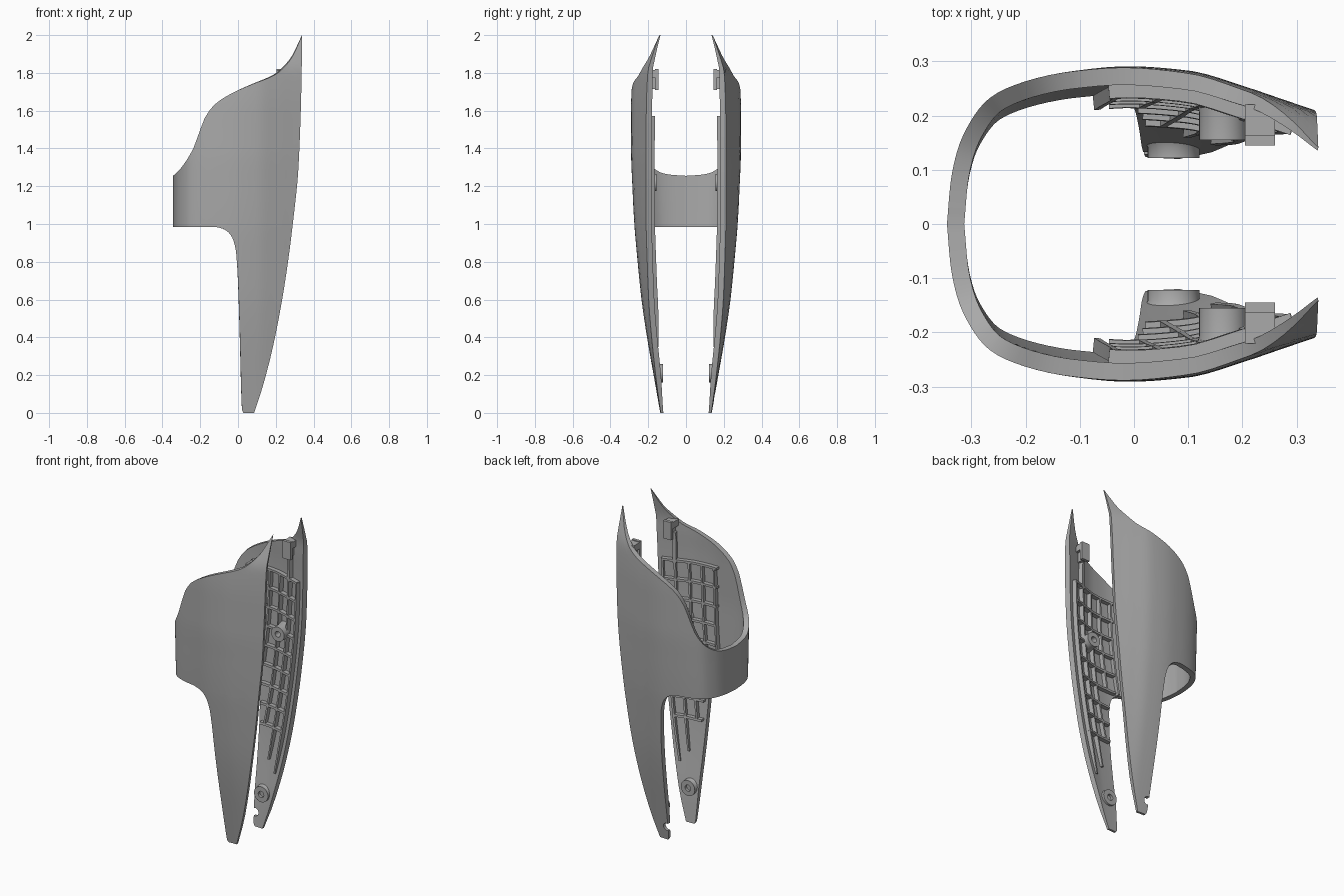
import bpy, bmesh, math
from mathutils import Vector

cube = bpy.data.objects.get("Cube")
if cube:
    bpy.data.objects.remove(cube)

grey = bpy.data.materials.new("mid grey")
grey.use_nodes = True
colour = (0.4, 0.4, 0.4, 1)
grey.diffuse_color = colour
grey.node_tree.nodes["Principled BSDF"].inputs["Base Color"].default_value = colour


def curve(*pts):
    """Smooth monotone interpolation through (key, value) points."""
    k, v = [p[0] for p in pts], [p[1] for p in pts]
    slope = [(v[i + 1] - v[i]) / (k[i + 1] - k[i]) for i in range(len(k) - 1)]
    tan = [slope[0]]
    for a, b in zip(slope, slope[1:]):
        tan.append(2 * a * b / (a + b) if a * b > 0 else 0)
    tan.append(slope[-1])

    def value(x):
        x = min(max(x, k[0]), k[-1])
        i = max(j for j in range(len(slope)) if k[j] <= x)
        h = k[i + 1] - k[i]
        t = (x - k[i]) / h
        return (v[i] * (1 + 2 * t) * (1 - t) ** 2 + tan[i] * h * t * (1 - t) ** 2
                + v[i + 1] * t * t * (3 - 2 * t) + tan[i + 1] * h * t * t * (t - 1))
    return value


# Half of the plan outline, from the closed back to the open edge
plan = [(-.345, 0), (-.338, .08), (-.325, .14), (-.305, .185), (-.27, .23),
        (-.21, .26), (-.12, .281), (-.01, .291), (.1, .283), (.2, .255),
        (.28, .228), (.342, .207)]
plan_x = curve(*[(i, p[0]) for i, p in enumerate(plan)])
plan_y = curve(*[(i, p[1]) for i, p in enumerate(plan)])
plan_s = curve(*[(p[0], i) for i, p in enumerate(plan)])

# Width scale, wall thickness and edges, by height
width = curve((0, .47), (.2, .59), (.4, .71), (.6, .81), (.8, .88), (1, .94),
              (1.2, .976), (1.4, 1), (1.6, 1), (1.8, .97), (1.9, .84), (2, .68))
wall = curve((0, .014), (.25, .03), (1.7, .032), (2, .006))
open_edge = curve((0, .085), (.17, .14), (.42, .2), (.7, .25), (1, .29),
                  (1.3, .32), (1.7, .335), (2, .34))
leg_edge = curve((0, .03), (.015, .022), (.04, .02), (.4, .01), (.7, 0), (.85, -.01),
                 (.92, -.027), (.955, -.05), (.975, -.08), (.985, -.12))
top_edge = curve((-.345, 1.255), (-.325, 1.27), (-.28, 1.32), (-.23, 1.4), (-.2, 1.48),
                 (-.17, 1.56), (-.12, 1.63), (-.03, 1.69), (.08, 1.74), (.2, 1.79),
                 (.28, 1.87), (.34, 2))
ARCH = .985


def skin(s, z, depth=0):
    """Point on the shell, moved inwards by depth."""
    def at(q):
        return Vector((plan_x(abs(q)), math.copysign(plan_y(abs(q)) * width(z), q), z))
    t = at(s + .02) - at(s - .02)
    return at(s) - Vector((-t.y, t.x, 0)).normalized() * depth


def loft(bm, rings):
    """Join closed rings of even length and cap both ends."""
    rows = [[bm.verts.new(p) for p in ring] for ring in rings]
    n = len(rows[0])
    for a, b in zip(rows, rows[1:]):
        for i in range(n):
            j = (i + 1) % n
            bm.faces.new((a[i], a[j], b[j], b[i]))
    for row in (rows[0], rows[-1]):
        for i in range(n // 2 - 1):
            bm.faces.new((row[i], row[i + 1], row[n - 2 - i], row[n - 1 - i]))


def finish(name, bm):
    bmesh.ops.recalc_face_normals(bm, faces=bm.faces)
    mesh = bpy.data.meshes.new(name)
    bm.to_mesh(mesh)
    bm.free()
    mesh.materials.append(grey)
    ob = bpy.data.objects.new(name, mesh)
    bpy.context.collection.objects.link(ob)
    bpy.ops.object.select_all(action='DESELECT')
    ob.select_set(True)
    bpy.context.view_layer.objects.active = ob
    bpy.ops.object.shade_smooth_by_angle(angle=math.radians(32))
    return ob


def sheet(bm, rows):
    """Thick sheet from rows of (s, z)."""
    loft(bm, [[skin(s, z) for s, z in row] + [skin(s, z, wall(z)) for s, z in reversed(row)]
              for row in rows])


def lerp(a, b, t):
    return a + (b - a) * t


# Upper shell, wrapping round the back
rows, N = [], 44
for j in range(25):
    row = []
    for i in range(-N, N + 1):
        u = abs(i) / N
        top = top_edge(plan_x(u * plan_s(.34)))
        z = lerp(ARCH, top, j / 24)
        row.append((math.copysign(u * plan_s(open_edge(z)), i), z))
    rows.append(row)
bm = bmesh.new()
sheet(bm, rows)
finish("upper_shell", bm)


def rib(bm, side, path, dx, dz):
    """Raised rib along (x, z) points on the inside of the shell."""
    rings = []
    for x, z in path:
        deep = wall(z) + .026 * min(1, max(.05, (z - .25) / .3))
        a, b = (side * plan_s(x - dx), z - dz), (side * plan_s(x + dx), z + dz)
        rings.append([skin(*a, wall(z) / 2), skin(*b, wall(z) / 2), skin(*b, deep), skin(*a, deep)])
    loft(bm, rings)


def boss(name, side, x, z, base, face, r):
    """Round fixing post with a blind hole."""
    bm = bmesh.new()
    profile = [(base, r * 1.15), (lerp(base, face, .4), r), (face, r),
               (face, r * .4), (lerp(face, base, .5), r * .4)]
    loft(bm, [[(x + q * math.cos(a * math.tau / 32), side * y, z + q * math.sin(a * math.tau / 32))
               for a in range(32)] for y, q in profile])
    finish(name, bm)


def box(bm, side, xs, ys, zs):
    loft(bm, [[(xs[0], side * y, z), (xs[1], side * y, z), (xs[1], side * w, z), (xs[0], side * w, z)]
              for z in zs for y, w in [ys]])


leg_heights = [0, .008, .015, .025, .04] + [.04 + .081 * i for i in range(1, 11)]
leg_heights += [.88, .905, .925, .94, .955, .965, .975, .981, ARCH]

for side, word in ((1, "back"), (-1, "front")):
    # Tapering leg
    bm = bmesh.new()
    sheet(bm, [[(side * lerp(plan_s(leg_edge(z)), plan_s(open_edge(z)), i / 16), z)
                for i in range(17)] for z in leg_heights])
    leg = finish(word + "_leg", bm)

    # Hook notch in one leg
    if side == 1:
        bpy.ops.mesh.primitive_cylinder_add(vertices=24, radius=.024, depth=.4,
                                            location=(.026, .15, .085), rotation=(math.pi / 2, 0, 0))
        cutter = bpy.context.object
        cutter.name = "notch_cutter"
        cutter.hide_render = True
        cutter.hide_set(True)
        cut = leg.modifiers.new("notch", 'BOOLEAN')
        cut.operation, cut.object, cut.solver = 'DIFFERENCE', cutter, 'EXACT'

    # Grid of stiffening ribs
    bm = bmesh.new()
    for k in range(9):
        z = .62 + k * .118
        left = leg_edge(z) + .02 if z < .93 else -.05
        right = open_edge(z) - .025
        rib(bm, side, [(lerp(left, right, i / 10), z) for i in range(11)], 0, .007)
    for gap, low in ((.03, .35), (.1, .42), (.18, .62), (.27, .97), (.36, .97)):
        heights = [lerp(low, 1.565, i / 16) for i in range(17)]
        rib(bm, side, [(open_edge(z) - gap, z) for z in heights], .006, 0)
    rib(bm, side, [(.232, lerp(1.55, 1.74, i / 4)) for i in range(5)], .01, 0)
    finish(word + "_ribs", bm)

    # Fixing posts and top bracket
    boss(word + "_middle_boss", side, .165, 1.22, .24, .155, .045)
    boss(word + "_lower_boss", side, .073, .21, .155, .122, .048)
    bm = bmesh.new()
    box(bm, side, (.205, .26), (.145, .163), (1.71, 1.82))
    box(bm, side, (.205, .26), (.15, .22), (1.775, 1.815))
    box(bm, side, (.222, .242), (.155, .22), (1.715, 1.78))
    finish(word + "_bracket", bm)
